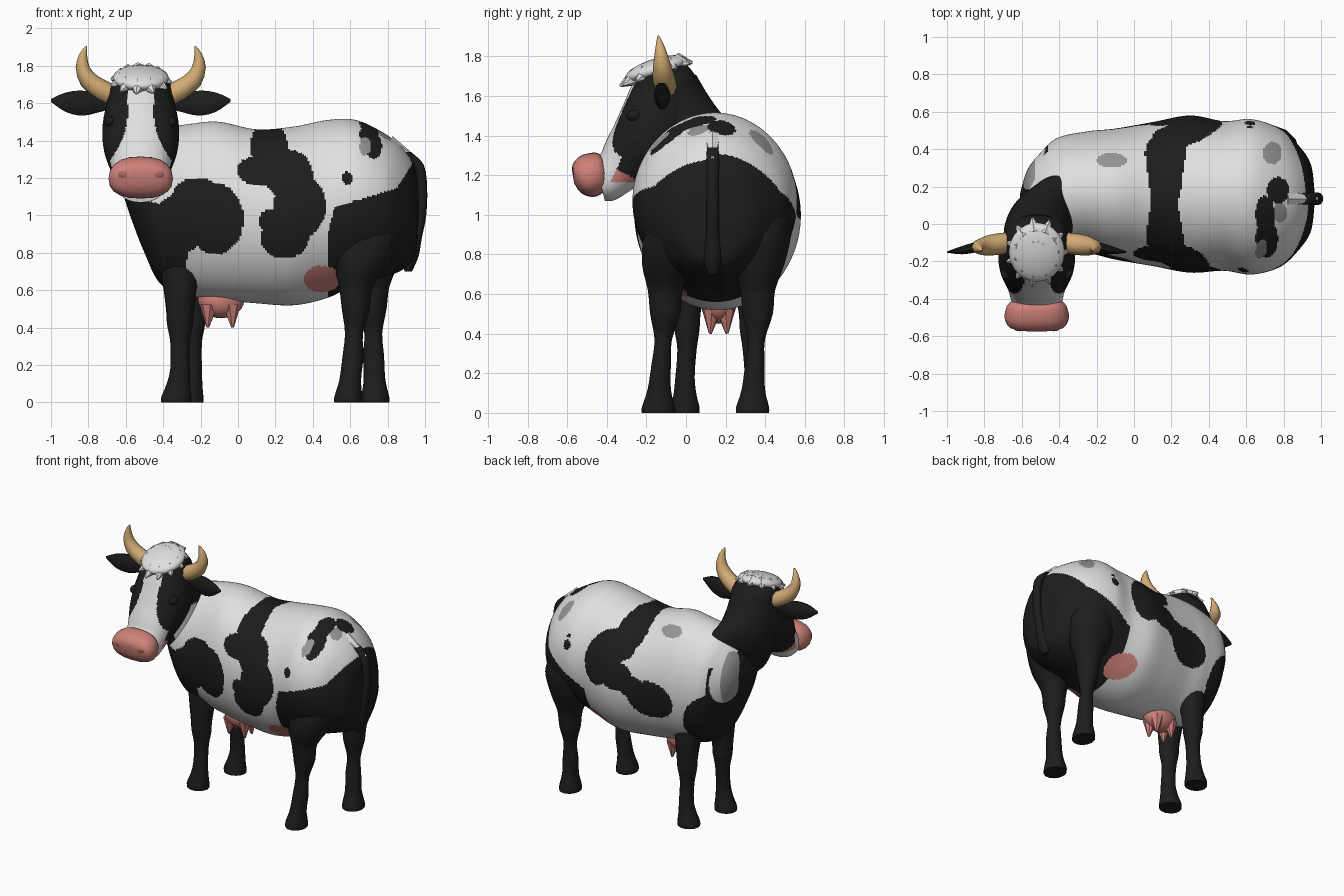
import bpy, bmesh, math
from mathutils import Vector as V

if "Cube" in bpy.data.objects:
    bpy.data.objects.remove(bpy.data.objects["Cube"])


def material(name, r, g, b):
    m = bpy.data.materials.new(name)
    m.diffuse_color = (r, g, b, 1)
    m.use_nodes = True
    m.node_tree.nodes["Principled BSDF"].inputs["Base Color"].default_value = m.diffuse_color
    return m


BLACK = material("black hide", .012, .012, .012)
WHITE = material("white hide", .74, .74, .74)
GREY = material("grey spots", .30, .30, .30)
PINK = material("pink skin", .62, .22, .19)
ROSE = material("dark pink nostril", .42, .13, .11)
HORN = material("horn", .66, .42, .18)


def catmull(rows, k):
    """Smoothly interpolate rows of numbers, k steps per span."""
    out = []
    for i in range(len(rows) - 1):
        p = [rows[max(i - 1, 0)], rows[i], rows[i + 1], rows[min(i + 2, len(rows) - 1)]]
        for s in range(k):
            t = s / k
            out.append([.5 * (2 * b + (c - a) * t + (2 * a - 5 * b + 4 * c - d) * t * t
                              + (3 * b - a - 3 * c + d) * t ** 3) for a, b, c, d in zip(*p)])
    return out + [list(rows[-1])]


def finish(name, bm, mats, rule=None, angle=50):
    bmesh.ops.recalc_face_normals(bm, faces=bm.faces)
    me = bpy.data.meshes.new(name)
    for m in mats:
        me.materials.append(m)
    if rule:
        for f in bm.faces:
            f.material_index = rule(f.calc_center_median())
    bm.to_mesh(me)
    bm.free()
    ob = bpy.data.objects.new(name, me)
    bpy.context.collection.objects.link(ob)
    bpy.ops.object.select_all(action='DESELECT')
    ob.select_set(True)
    bpy.context.view_layer.objects.active = ob
    bpy.ops.object.shade_smooth_by_angle(angle=math.radians(angle))
    return ob


def loft(name, sections, mats, n=12, k=3, rule=None, power=2.0):
    """Skin over elliptical sections: centre xyz, half axis A xyz, half axis B xyz."""
    bm = bmesh.new()
    rings = []
    for s in catmull(sections, k):
        c, a, b = V(s[0:3]), V(s[3:6]), V(s[6:9])
        ring = []
        for i in range(n):
            t = 2 * math.pi * i / n
            u, w = math.cos(t), math.sin(t)
            u = math.copysign(abs(u) ** (2 / power), u)
            w = math.copysign(abs(w) ** (2 / power), w)
            ring.append(bm.verts.new(c + a * u + b * w))
        rings.append(ring)
    for p, q in zip(rings, rings[1:]):
        for i in range(n):
            j = (i + 1) % n
            bm.faces.new((p[i], p[j], q[j], q[i]))
    bm.faces.new(rings[0])
    bm.faces.new(rings[-1])
    return finish(name, bm, mats, rule)


def profile(x, fy, fz, by, bz, w):
    """Section spanning a front and a back point in the yz plane, half width w."""
    return (x, (fy + by) / 2, (fz + bz) / 2, w, 0, 0, 0, (fy - by) / 2, (fz - bz) / 2)


def ball(name, loc, scale, mat, tilt=0, sub=3):
    bm = bmesh.new()
    bmesh.ops.create_icosphere(bm, subdivisions=sub, radius=1)
    ob = finish(name, bm, [mat])
    ob.location, ob.scale, ob.rotation_euler = loc, scale, (tilt, 0, 0)
    return ob


def cone(name, base, tip, r, mat, n=7):
    d = V(tip) - V(base)
    bm = bmesh.new()
    bmesh.ops.create_cone(bm, cap_ends=True, segments=n, radius1=r, radius2=r * .15, depth=d.length)
    ob = finish(name, bm, [mat], angle=30)
    ob.location = (V(base) + V(tip)) / 2
    ob.rotation_mode = 'QUATERNION'
    ob.rotation_quaternion = d.to_track_quat('Z', 'Y')


# Hide pattern: ellipses (x, z, rx, rz) on each flank, (x, y, rx, ry) on the back
NEAR = [(-.12, .98, .15, .19), (-.22, 1.11, .13, .09), (-.52, .8, .25, .28), (-.32, .95, .14, .16),
        (.165, 1.37, .1, .13), (.11, 1.24, .115, .08), (.27, 1.22, .13, .13), (.33, 1.05, .14, .17),
        (.25, .88, .13, .11), (.17, .97, .06, .06), (.585, 1.2, .032, .032), (.71, 1.4, .045, .08)]
FAR = [(.17, 1.38, .11, .13), (.26, 1.27, .16, .1), (.36, 1.15, .11, .17), (.2, 1.08, .12, .1),
       (-.06, .95, .17, .14), (.08, 1.02, .1, .08), (-.55, .78, .26, .3), (.62, 1.2, .03, .035)]
BACK = [(.71, -.08, .06, .1), (.7, .05, .05, .1), (.77, .18, .06, .07), (.62, .53, .02, .02)]
GREYS = [(.74, .38, .05, .06), (-.12, .34, .08, .04), (.78, .06, .04, .05)]


def within(a, b, ells):
    return any(((a - x) / rx) ** 2 + ((b - y) / ry) ** 2 < 1 for x, y, rx, ry in ells)


def hide(p):
    near = p.y < .135
    if p.z < .8 and within(p.x, p.z, [(.45, .66, .1, .07)]):
        return 3
    if near:
        edge = 1.1 + .3 * (p.x - .7) + 1.3 * max(0, p.x - .85)
    else:
        edge = 1.04 + .65 * (p.x - .7) + 1.3 * max(0, p.x - .82)
    if p.x > .48 + .25 * max(0, p.z - .9) and p.z < edge:
        return 0
    # Pale panel on the left of the chest
    if p.y > .18 and within(p.x, p.z, [(-.535, 1.16, .06, .18)]):
        return 2 if p.x < -.53 else 1
    if (p.x < -.46 and p.y > .1 and p.z < 1.25) or p.x < -.56:
        return 0
    if near and within(p.x, p.z, [(.68, 1.37, .03, .05)]):
        return 2
    if within(p.x, p.z, NEAR if near else FAR) or p.z > 1.25 and within(p.x, p.y, BACK):
        return 0
    return 2 if p.z > 1.2 and within(p.x, p.y, GREYS) else 1


# Body: x, centre y, half width, bottom z, top z
trunk = [(-.61, .11, .05, 1.1, 1.2), (-.57, .12, .17, .98, 1.32), (-.5, .13, .25, .8, 1.41),
         (-.41, .155, .305, .63, 1.46), (-.25, .17, .325, .57, 1.49), (-.1, .16, .35, .55, 1.5),
         (.1, .16, .385, .53, 1.46), (.3, .16, .42, .52, 1.475), (.48, .15, .4, .56, 1.51),
         (.63, .145, .415, .63, 1.51), (.78, .14, .37, .67, 1.44), (.88, .14, .28, .71, 1.36),
         (.945, .14, .18, .78, 1.25), (.965, .14, .04, .96, 1.1)]
loft("body", [(x, y, (a + b) / 2, 0, w, 0, 0, 0, (b - a) / 2) for x, y, w, a, b in trunk],
     [BLACK, WHITE, GREY, PINK], n=220, k=18, rule=hide, power=1.98)

# Legs: z, x offset, y offset, half size x, half size y (offsets from the foot centre)
REAR = [(1.02, .1, .09, .15, .11), (.9, .09, .065, .185, .145), (.75, .06, .04, .15, .13),
        (.62, .03, .03, .09, .09), (.5, .03, .03, .075, .078), (.37, .02, .02, .048, .045),
        (.25, .015, .01, .056, .05), (.12, 0, 0, .058, .06), (.03, -.01, -.005, .075, .085), (0, -.01, -.005, .075, .085)]
FRONT = [(1.0, .0, .07, .13, .09), (.85, .01, .05, .13, .1), (.65, .01, .02, .095, .085),
         (.5, .01, .01, .075, .07), (.42, .01, .01, .07, .065), (.32, .01, .01, .052, .05),
         (.18, .01, 0, .052, .05), (.09, 0, 0, .065, .06), (.03, -.01, 0, .08, .075), (0, -.01, 0, .08, .075)]
for name, rows, fx, fy, sx, sy in (("rear_leg_right", REAR, .60, -.135, 1, 1), ("rear_leg_left", REAR, .73, .34, -.35, .75),
                                   ("front_leg_right", FRONT, -.32, -.005, 1, 1), ("front_leg_left", FRONT, -.255, .345, 1, -1)):
    loft(name, [(fx + sx * dx, fy + sy * dy, z, rx, 0, 0, 0, ry, 0) for z, dx, dy, rx, ry in rows], [BLACK], n=14)

# Neck, black with a pale right underside
loft("neck", [profile(-.52, -.2, 1.52, .05, 1.71, .17), profile(-.515, -.19, 1.28, .115, 1.6, .18),
              profile(-.48, -.13, 1.08, .19, 1.5, .18), profile(-.36, -.02, .98, .28, 1.42, .18)],
     [BLACK, WHITE], n=64, k=12, rule=lambda p: int(p.x > -.43 and p.y < .06 and p.z < 1.4))


def face_colour(p):
    u = abs(p.x + .52)
    t = (1.75 - p.z) / .45                    # 0 at the poll, 1 at the muzzle
    front = -.27 - (1.66 - p.z) * .47         # y of the face line at this height
    blaze = .07 + .3 * max(0, t - .45) ** 2 + .16 * max(0, .18 - t)
    if u < blaze and p.y < front + .12:
        return 1
    if p.y < -.25 and 1.165 < p.z < 1.18 + .5 * (-.25 - p.y):
        return 2                              # lips
    return int(p.y < -.395 or (p.z < 1.18 and p.y < -.18))


# Head with white blaze
loft("head", [profile(-.52, -.06, 1.785, .0, 1.765, .05), profile(-.52, -.2, 1.755, .06, 1.67, .15),
              profile(-.52, -.27, 1.66, .06, 1.5, .185), profile(-.52, -.315, 1.56, .0, 1.36, .205),
              profile(-.52, -.36, 1.46, -.12, 1.24, .195), profile(-.52, -.405, 1.37, -.27, 1.13, .155),
              profile(-.52, -.43, 1.31, -.36, 1.075, .14), profile(-.52, -.46, 1.28, -.41, 1.07, .13)],
     [BLACK, WHITE, PINK], n=128, k=14, rule=face_colour, power=2.2)

# Muzzle and nostrils
loft("muzzle", [profile(-.52, -.425, 1.3, -.4, 1.13, .135), profile(-.52, -.46, 1.315, -.42, 1.11, .16),
                profile(-.52, -.53, 1.3, -.47, 1.09, .172), profile(-.52, -.57, 1.26, -.53, 1.11, .145),
                profile(-.52, -.575, 1.22, -.565, 1.16, .06)], [PINK], n=20, k=3, power=2.4)
for s, side in ((-1, "right"), (1, "left")):
    ball("nostril_" + side, (-.52 + s * .09, -.552, 1.22), (.04, .022, .028), ROSE, sub=2)
    # Eye
    ball("eye_" + side, (-.52 + s * .165, -.26, 1.5), (.028, .04, .03), BLACK, sub=2)
    # Ear: thin leaf
    ear = [(.15, -.09, 1.60, .03), (.22, -.1, 1.60, .05), (.31, -.12, 1.6, .07), (.4, -.14, 1.605, .055), (.48, -.15, 1.615, .008)]
    loft("ear_" + side, [(-.52 + s * x, y, z, 0, .028 * h / .07, 0, 0, 0, h) for x, y, z, h in ear], [BLACK], n=10)
    # Horn: curved taper; x, z, radius and direction of the section axis
    horn = [(.15, 1.64, .055, -.3, .95), (.21, 1.67, .058, -.5, .85), (.275, 1.72, .052, -.85, .5),
            (.31, 1.79, .038, -1, 0), (.307, 1.86, .02, -1, -.2), (.29, 1.905, .004, -1, -.3)]
    loft("horn_" + side, [(-.52 + s * x, -.1 - .04 * i / 5, z, s * r * ax, 0, r * az, 0, r, 0)
                          for i, (x, z, r, ax, az) in enumerate(horn)], [HORN], n=8, k=2)

# Forelock: tilted cap with two rows of chunky tufts lying along it
ball("forelock", (-.52, -.15, 1.735), (.15, .165, .055), WHITE, tilt=.3)
for i in range(11):
    a = 2 * math.pi * i / 11
    for reach, lift, r in ((1, 0, .045), (.55, .022, .03)):
        c, s = reach * math.cos(a + lift * 12), reach * math.sin(a + lift * 12)
        cone("forelock_tuft", (-.52 + .1 * c, -.15 + .11 * s, 1.735 + .04 * s + lift),
             (-.52 + .165 * c, -.15 + .185 * s, 1.71 + .06 * s + lift * 2.2), r, WHITE, 6)

# Udder and teats
ball("udder", (-.09, .165, .55), (.125, .09, .1), PINK)
for dx in (-.065, .055):
    for dy in (-.035, .035):
        cone("teat", (-.09 + dx, .165 + dy, .52), (-.09 + dx * 1.1, .165 + dy * 1.2, .4), .05, PINK)

# Tail: pale root, black switch
tail = [(.9, 1.34, .03), (.965, 1.27, .035), (.985, 1.15, .033), (.98, 1.0, .033), (.955, .88, .035),
        (.925, .78, .05), (.91, .70, .025)]
loft("tail", [(x, .135, z, r * .8, 0, 0, 0, r, 0) for x, z, r in tail], [BLACK], n=10)
cone("tail_root", (.8, .135, 1.37), (.98, .135, 1.28), .06, WHITE, 8)
